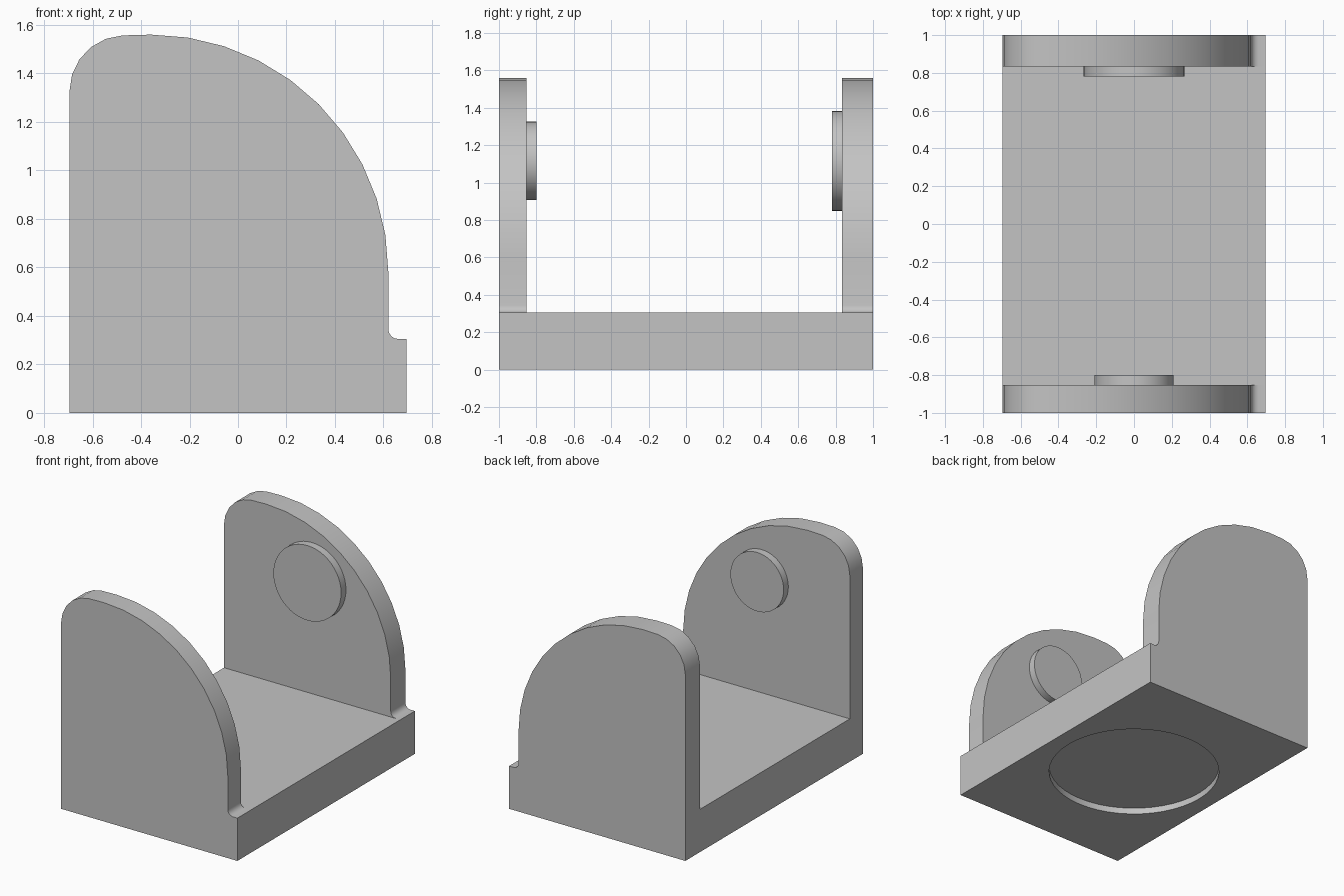
import bpy, bmesh
from math import cos, sin, radians, pi

cube = bpy.data.objects.get("Cube")
if cube:
    bpy.data.objects.remove(cube, do_unlink=True)

grey = bpy.data.materials.new("light grey")
grey.use_nodes = True
colour = (0.55, 0.55, 0.55, 1)
grey.diffuse_color = colour
grey.node_tree.nodes["Principled BSDF"].inputs["Base Color"].default_value = colour

HALF_X, FLOOR_Z = 0.695, 0.305
INNER_FRONT, INNER_BACK = -0.853, 0.835


def arc(cx, cz, r, start, end, steps):
    """Points along a circular arc, angles in degrees."""
    angles = [radians(start + (end - start) * i / steps) for i in range(steps + 1)]
    return [(cx + r * cos(a), cz + r * sin(a)) for a in angles]


def prism(name, outline, y0, y1):
    """Extrude an outline in x and z from y0 to y1."""
    bm = bmesh.new()
    face = bm.faces.new([bm.verts.new((x, y0, z)) for x, z in outline])
    new = bmesh.ops.extrude_face_region(bm, geom=[face])["geom"]
    verts = [v for v in new if isinstance(v, bmesh.types.BMVert)]
    bmesh.ops.translate(bm, verts=verts, vec=(0, y1 - y0, 0))
    bmesh.ops.recalc_face_normals(bm, faces=bm.faces)
    mesh = bpy.data.meshes.new(name)
    bm.to_mesh(mesh)
    bm.free()
    mesh.materials.append(grey)
    obj = bpy.data.objects.new(name, mesh)
    bpy.context.collection.objects.link(obj)
    return obj


def select_only(obj):
    bpy.ops.object.select_all(action="DESELECT")
    obj.select_set(True)
    bpy.context.view_layer.objects.active = obj


# Side walls: base step, small fillet, long sweep, rounded rear corner
wall = [(-HALF_X, 0), (HALF_X, 0), (HALF_X, FLOOR_Z)]
wall += arc(0.66, 0.345, 0.04, 270, 180, 4)
wall += arc(-0.36, 0.58, 0.98, 0, 90, 10)
wall += arc(-0.465, 1.327, 0.23, 93, 180, 5)
parts = [prism("front_wall", wall, -1, INNER_FRONT),
         prism("back_wall", wall, INNER_BACK, 1)]

# Round bosses on the inner wall faces
for name, r, y0, y1 in (("front_boss", 0.21, INNER_FRONT - 0.02, -0.80),
                        ("back_boss", 0.267, 0.78, INNER_BACK + 0.02)):
    parts.append(prism(name, arc(0, 1.116, r, 0, 360, 48)[:-1], y0, y1))

# Floor between the walls
floor = prism("floor", [(-HALF_X, 0), (HALF_X, 0), (HALF_X, FLOOR_Z), (-HALF_X, FLOOR_Z)],
              INNER_FRONT, INNER_BACK)
parts.append(floor)

# Shallow round recess in the underside
bpy.ops.mesh.primitive_cylinder_add(vertices=48, radius=0.576, depth=0.09)
cutter = bpy.context.object
cutter.name = "recess_cutter"
cutter.hide_render = True
cutter.data.materials.append(grey)
cut = floor.modifiers.new("recess", "BOOLEAN")
cut.operation, cut.solver, cut.object = "DIFFERENCE", "EXACT", cutter
select_only(floor)
bpy.ops.object.modifier_apply(modifier=cut.name)
bpy.data.objects.remove(cutter, do_unlink=True)

for part in parts:
    select_only(part)
    bpy.ops.object.shade_smooth_by_angle(angle=pi / 6)
